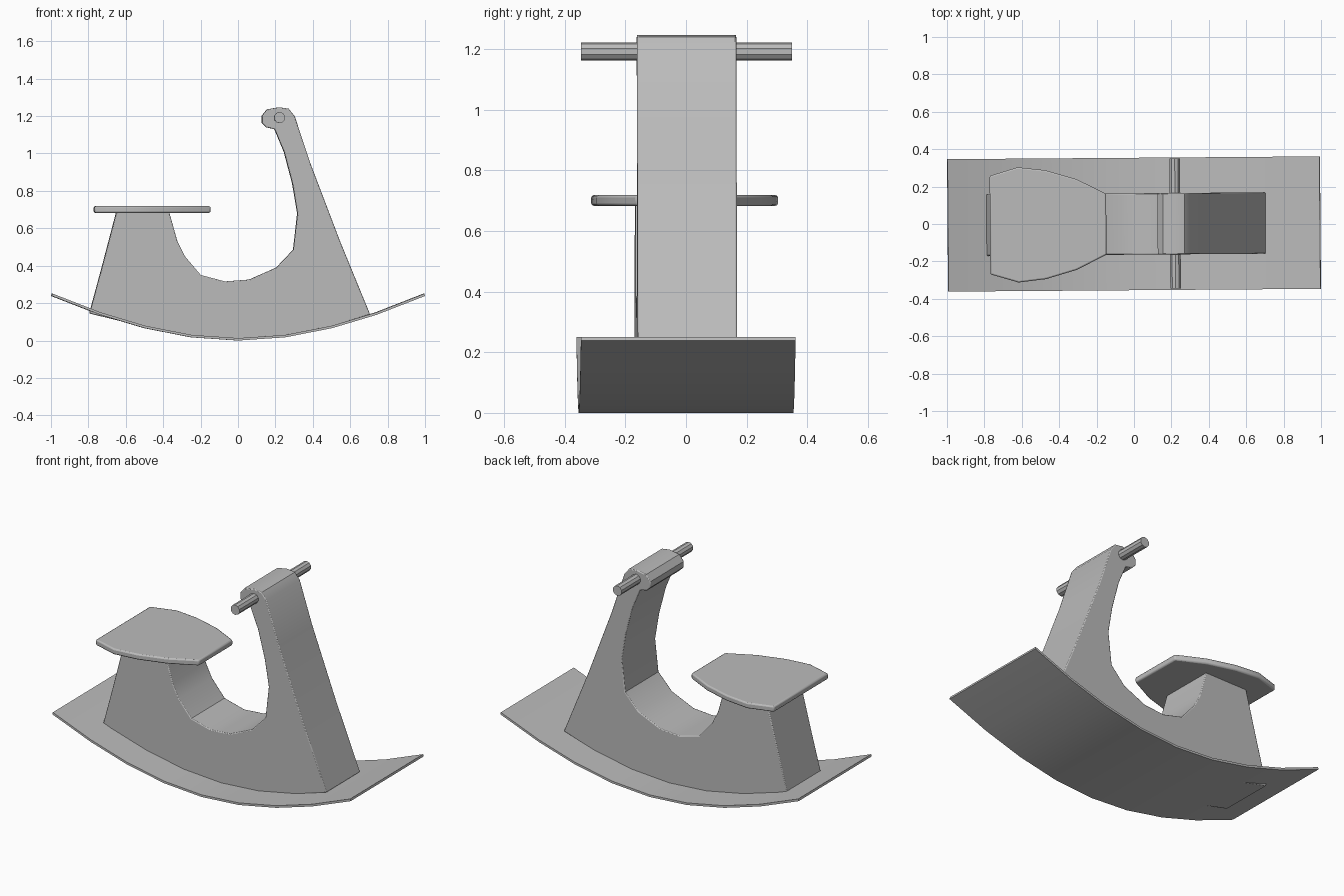
import bpy, bmesh, math
from mathutils import Matrix

cube = bpy.data.objects.get("Cube")
if cube:
    bpy.data.objects.remove(cube, do_unlink=True)

mat = bpy.data.materials.new("plain_grey")
mat.use_nodes = True
GREY = (0.5, 0.5, 0.5, 1)
mat.diffuse_color = GREY
mat.node_tree.nodes["Principled BSDF"].inputs["Base Color"].default_value = GREY

TWIST = 0.0075  # the whole toy stands very slightly turned


def finish(name, bm, bevel=0):
    """Turn a bmesh into a shaded, optionally bevelled part."""
    bmesh.ops.recalc_face_normals(bm, faces=bm.faces)
    mesh = bpy.data.meshes.new(name)
    bm.to_mesh(mesh)
    bm.free()
    mesh.materials.append(mat)
    obj = bpy.data.objects.new(name, mesh)
    bpy.context.collection.objects.link(obj)
    obj.rotation_euler.z = TWIST
    if bevel:
        mod = obj.modifiers.new("soft_edges", 'BEVEL')
        mod.width = bevel
        mod.segments = 2
        mod.limit_method = 'ANGLE'
        mod.angle_limit = math.radians(50)
    bpy.ops.object.select_all(action='DESELECT')
    obj.select_set(True)
    bpy.context.view_layer.objects.active = obj
    bpy.ops.object.shade_smooth_by_angle(angle=math.radians(30))
    return obj


def extrude(name, points, offset, bevel=0):
    """Extrude a closed outline along the offset vector."""
    bm = bmesh.new()
    face = bm.faces.new([bm.verts.new(p) for p in points])
    new = bmesh.ops.extrude_face_region(bm, geom=[face])["geom"]
    bmesh.ops.translate(bm, vec=offset, verts=[v for v in new if isinstance(v, bmesh.types.BMVert)])
    return finish(name, bm, bevel)


def side_profile(name, outline, half_width, bevel=0):
    points = [(x, -half_width, z) for x, z in outline]
    return extrude(name, points, (0, 2 * half_width, 0), bevel)


# Curved rocker board
half_arc = [(0.25, 0.017), (0.5, 0.066), (0.74, 0.138), (0.997, 0.238)]
arc = [(-x, z) for x, z in reversed(half_arc)] + [(0, 0)] + half_arc
upper = [(x * 0.997, z + 0.013) for x, z in reversed(arc)]
side_profile("rocker_board", arc + upper, 0.354)

# Body: seat post, saddle hollow, neck and rounded head
body = [
    (-0.795, 0.145), (-0.73, 0.385), (-0.65, 0.69), (-0.37, 0.69),
    (-0.325, 0.53), (-0.285, 0.45), (-0.2, 0.35), (-0.07, 0.316),
    (0.06, 0.326), (0.205, 0.39), (0.295, 0.485), (0.317, 0.68),
    (0.29, 0.84), (0.245, 1.01), (0.195, 1.13), (0.15, 1.14),
    (0.126, 1.165), (0.126, 1.2), (0.155, 1.236), (0.22, 1.247),
    (0.27, 1.24), (0.302, 1.2), (0.385, 0.95), (0.545, 0.53), (0.705, 0.14),
    (0.5, 0.073), (0.25, 0.024), (0, 0.007), (-0.25, 0.024), (-0.5, 0.073),
]
side_profile("body", body, 0.164, 0.005)

# Tapered seat
seat_half = [(-0.77, 0.263), (-0.62, 0.308), (-0.472, 0.291), (-0.308, 0.243), (-0.148, 0.163)]
seat = seat_half + [(x, -y) for x, y in reversed(seat_half)]
extrude("seat", [(x, y, 0.683) for x, y in seat], (0, 0, 0.035), 0.008)

# Handlebar through the head
bm = bmesh.new()
bmesh.ops.create_cone(bm, cap_ends=True, segments=10, radius1=0.03, radius2=0.03, depth=0.695,
                      matrix=Matrix.Translation((0.22, 0, 1.192)) @ Matrix.Rotation(math.pi / 2, 4, 'X'))
finish("handlebar", bm)
